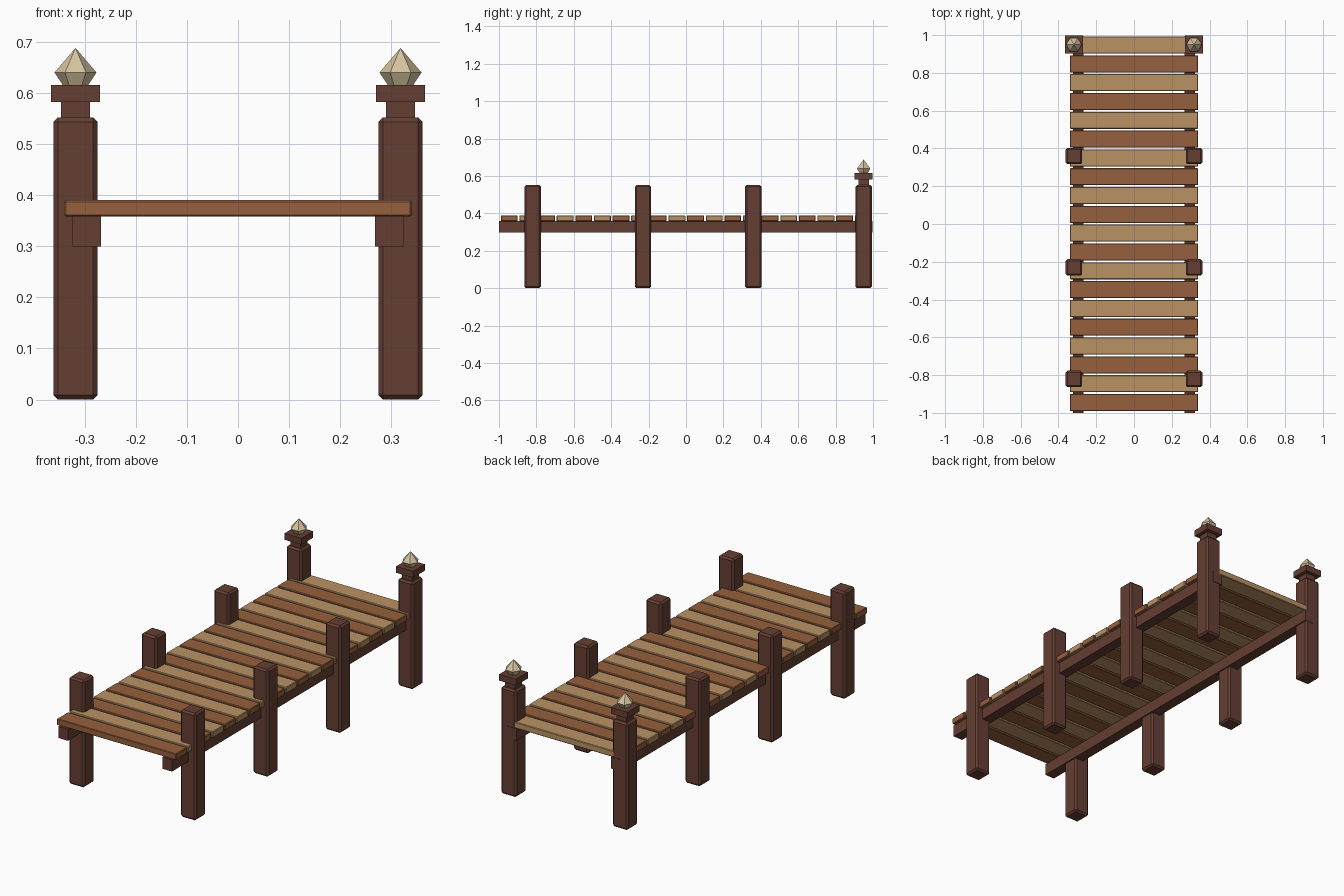
import bpy
import bmesh
from math import cos, sin, pi

if "Cube" in bpy.data.objects:
    bpy.data.objects.remove(bpy.data.objects["Cube"], do_unlink=True)


def material(name, rgb):
    m = bpy.data.materials.new(name)
    m.use_nodes = True
    m.diffuse_color = (*rgb, 1)
    node = next(n for n in m.node_tree.nodes if n.type == "BSDF_PRINCIPLED")
    node.inputs["Base Color"].default_value = (*rgb, 1)
    return m


dark_wood = material("dark wood", (0.13, 0.049, 0.033))
brown_wood = material("brown wood", (0.305, 0.117, 0.048))
light_wood = material("light wood", (0.49, 0.29, 0.13))
pale_gem = material("pale gem", (0.68, 0.55, 0.35))


def finish(name, bm, mat):
    bmesh.ops.recalc_face_normals(bm, faces=bm.faces)
    mesh = bpy.data.meshes.new(name)
    bm.to_mesh(mesh)
    bm.free()
    mesh.materials.append(mat)
    ob = bpy.data.objects.new(name, mesh)
    bpy.context.collection.objects.link(ob)
    return ob


def box(name, centre, size, mat, bevel=0):
    bm = bmesh.new()
    bmesh.ops.create_cube(bm, size=1)
    for v in bm.verts:
        v.co = [c + p * s for c, p, s in zip(centre, v.co, size)]
    if bevel:
        bmesh.ops.bevel(bm, geom=bm.edges[:], offset=bevel, segments=1,
                        affect="EDGES")
    return finish(name, bm, mat)


def gem(name, x, y, z):
    # six-sided crystal: narrow foot, wide girdle, pointed top
    bm = bmesh.new()
    rings = [[bm.verts.new((x + r * cos(i * pi / 3), y + r * sin(i * pi / 3), z + h))
              for i in range(6)] for r, h in ((0.024, 0), (0.041, 0.026))]
    tip = bm.verts.new((x, y, z + 0.074))
    bm.faces.new(rings[0])
    for i in range(6):
        j = (i + 1) % 6
        bm.faces.new((rings[0][i], rings[0][j], rings[1][j], rings[1][i]))
        bm.faces.new((rings[1][i], rings[1][j], tip))
    return finish(name, bm, pale_gem)


# deck planks in alternating colours
for i in range(20):
    box(f"deck_plank_{i + 1}", (0, -0.945 + i * 0.0996, 0.374), (0.68, 0.09, 0.032),
        light_wood if i % 2 else brown_wood, 0.003)

# beams, posts and finials on each side
for side, s in (("left", 1), ("right", -1)):
    box(f"{side}_beam", (s * 0.296, -0.002, 0.329), (0.055, 1.996, 0.06), dark_wood)
    for n, y in enumerate((-0.82, -0.23, 0.36, 0.95)):
        box(f"{side}_post_{n + 1}", (s * 0.318, y, 0.276), (0.087, 0.087, 0.552),
            dark_wood, 0.009)
    box(f"{side}_finial_neck", (s * 0.318, 0.95, 0.567), (0.057, 0.057, 0.04), dark_wood)
    box(f"{side}_finial_cap", (s * 0.318, 0.95, 0.599), (0.096, 0.096, 0.033), dark_wood)
    gem(f"{side}_finial_gem", s * 0.318, 0.95, 0.614)
